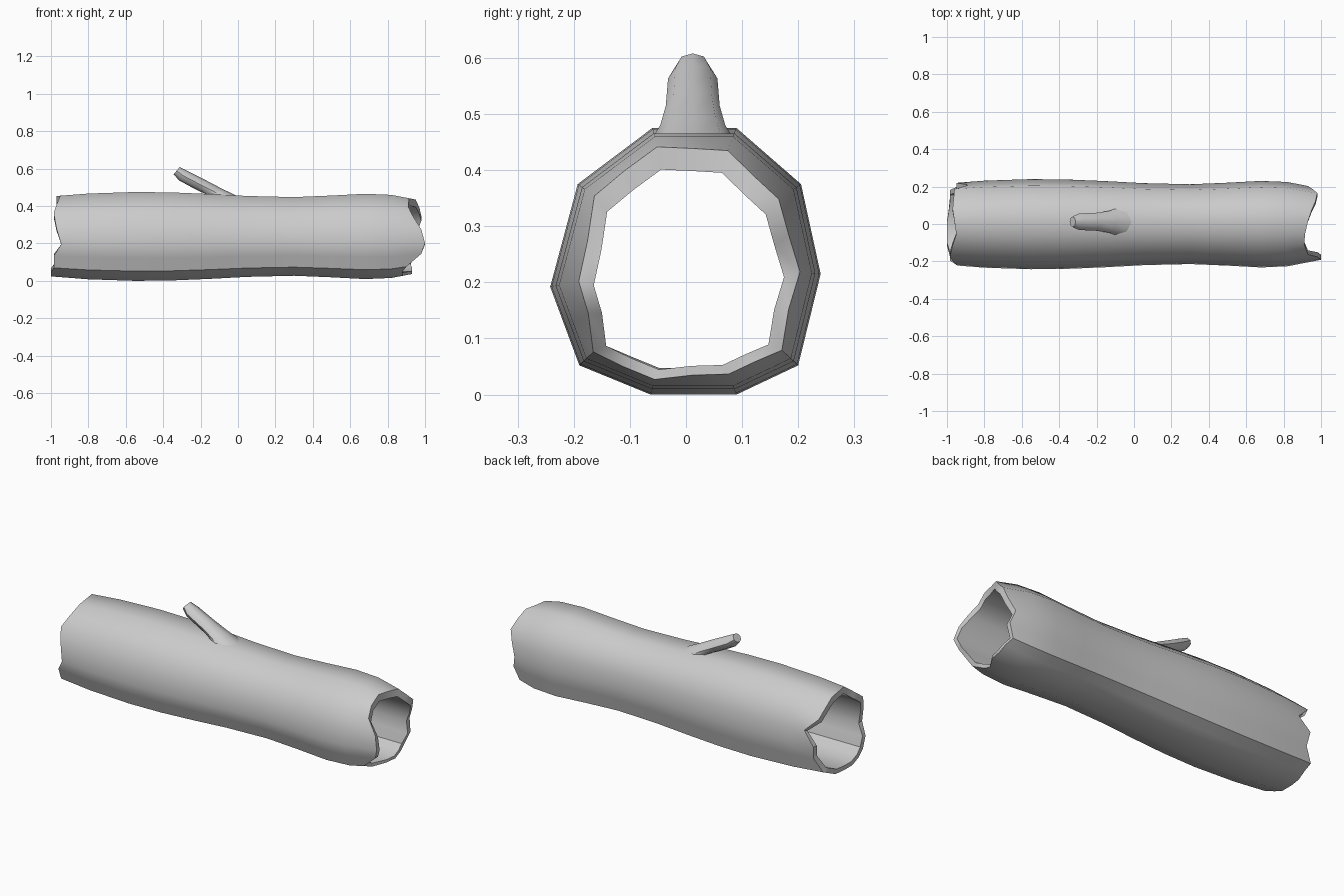
import bpy, bmesh, math

if "Cube" in bpy.data.objects:
    bpy.data.objects.remove(bpy.data.objects["Cube"])

# Ten-sided trunk cross-section (y, z), counter-clockwise seen from +x
PROFILE = [(-.063, 0), (.09, 0), (.2, .052), (.24, .215), (.205, .375),
           (.09, .475), (-.06, .475), (-.193, .375), (-.242, .192), (-.19, .052)]
CZ = .238
# Trunk thickness along x
SCALES = [(-1, .9), (-.8, .965), (-.55, 1), (-.35, .99), (-.15, .955), (.05, .91),
          (.3, .885), (.5, .92), (.68, .96), (.82, .935), (1, .79)]
# Broken ends: x of every corner and every edge midpoint
LEFT = [-1, -1, -.99, -.985, -.985, -.94, -.95, -.885, -.96, -.965,
        -.97, -.96, -.95, -.97, -.985, -.97, -.945, -.985, -.985, -1]
RIGHT = [.88, .92, .93, .93, .92, .95, .93, .96, .98, .97,
         .95, .93, .915, .91, .93, .98, 1, .98, .9, .88]


def scale_at(x):
    for (x0, s0), (x1, s1) in zip(SCALES, SCALES[1:]):
        if x <= x1:
            return s0 + (s1 - s0) * (x - x0) / (x1 - x0)
    return SCALES[-1][1]


def bridge(bm, a, b):
    n = len(a)
    for i in range(n):
        j = (i + 1) % n
        bm.faces.new((a[i], a[j], b[j], b[i]))


def finish(bm, name, angle):
    bmesh.ops.recalc_face_normals(bm, faces=bm.faces)
    mesh = bpy.data.meshes.new(name)
    bm.to_mesh(mesh)
    bm.free()
    obj = bpy.data.objects.new(name, mesh)
    bpy.context.collection.objects.link(obj)
    bpy.ops.object.select_all(action='DESELECT')
    obj.select_set(True)
    bpy.context.view_layer.objects.active = obj
    bpy.ops.object.shade_smooth_by_angle(angle=math.radians(angle))


# Hollow trunk: outer rings, then a straight bore back through the middle
cols = []
for i, (y, z) in enumerate(PROFILE):
    y2, z2 = PROFILE[(i + 1) % len(PROFILE)]
    cols += [(y, z - CZ), ((y + y2) / 2, (z + z2) / 2 - CZ)]

bm = bmesh.new()


def ring(xs, bore=1, drop=0):
    return [bm.verts.new((x, y * scale_at(x) * bore, CZ - drop + z * scale_at(x) * bore))
            for x, (y, z) in zip(xs, cols)]


rings = [ring(LEFT)]
rings += [ring([x] * len(cols)) for x, s in SCALES[1:-1]]
rings += [ring(RIGHT), ring(RIGHT, .86, .012), ring(LEFT, .86, .006)]
for a, b in zip(rings, rings[1:] + rings[:1]):
    bridge(bm, a, b)
finish(bm, "hollow_trunk", 45)

# Branch stub: top point, bottom point (x, z) and half width of each section
SECTIONS = [((.06, .43), (-.17, .42), .09),
            ((-.01, .456), (-.17, .45), .075),
            ((-.09, .495), (-.175, .465), .058),
            ((-.18, .542), (-.225, .488), .048),
            ((-.275, .59), (-.315, .537), .044),
            ((-.312, .608), (-.344, .57), .028)]
bm = bmesh.new()
rings = []
for (tx, tz), (bx, bz), w in SECTIONS:
    rings.append([])
    for k in range(8):
        t = k * math.tau / 8
        c = math.cos(t) / 2
        rings[-1].append(bm.verts.new(((tx + bx) / 2 + c * (tx - bx), .012 + w * math.sin(t),
                                       (tz + bz) / 2 + c * (tz - bz))))
for a, b in zip(rings, rings[1:]):
    bridge(bm, a, b)
bm.faces.new(rings[0])
bm.faces.new(rings[-1])
finish(bm, "branch_stub", 50)
